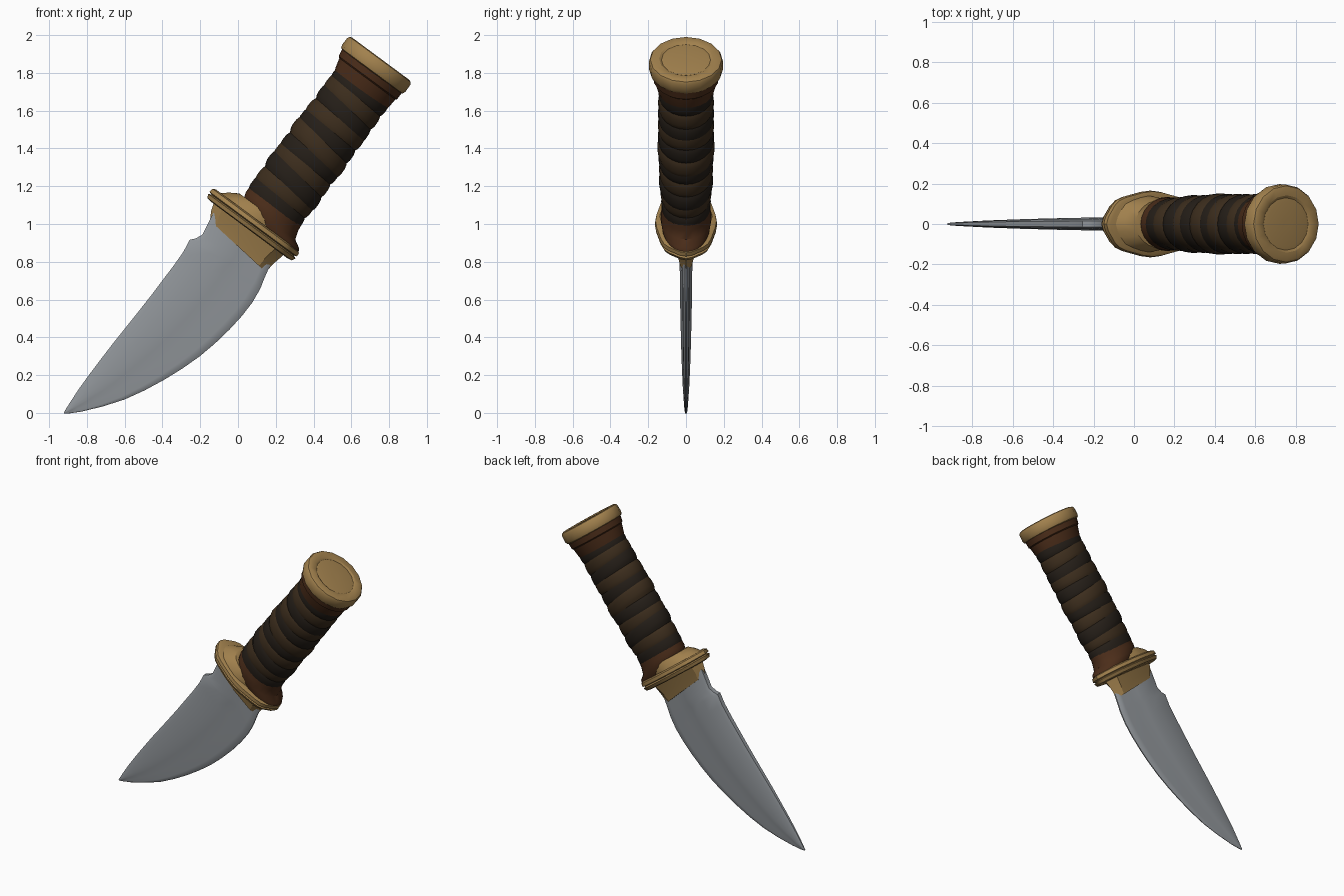
import bpy, bmesh, math
from math import cos, sin, pi, radians
from mathutils import Vector

# Knife frame: s runs along the knife towards the pommel, t towards the cutting edge, y sideways
ORIGIN = Vector((0.08, 0, 0.99))
U = Vector((0.595, 0, 0.804))
V = Vector((0.804, 0, -0.595))


def place(s, t, y):
    return ORIGIN + U * s + V * t + Vector((0, y, 0))


def material(name, rgb):
    m = bpy.data.materials.new(name)
    m.diffuse_color = (*rgb, 1)
    return m


steel = material("steel", (0.28, 0.30, 0.32))
brass = material("brass", (0.36, 0.22, 0.075))
dark = material("dark_leather", (0.018, 0.013, 0.009))
brown = material("brown_leather", (0.045, 0.026, 0.012))
red_brown = material("red_brown_leather", (0.07, 0.026, 0.01))


def ring(s, tc, a, b, n=24, power=1.0, tilt=0.0, wave=0.0):
    """Oval section: centre tc, half sizes a (along t) and b (along y)."""
    pts = []
    for i in range(n):
        ang = 2 * pi * i / n
        c, d = cos(ang), sin(ang)
        k = 1 + wave * cos(8 * ang)
        t = math.copysign(abs(c) ** power, c) * a * k
        y = math.copysign(abs(d) ** power, d) * b * k
        pts.append((s + tilt * t, tc + t, y))
    return pts


def loft(name, rings, mat, angle=35):
    bm = bmesh.new()
    loops = [[bm.verts.new(place(*p)) for p in r] for r in rings]
    for lo, hi in zip(loops, loops[1:]):
        n = len(lo)
        for i in range(n):
            j = (i + 1) % n
            bm.faces.new((lo[i], lo[j], hi[j], hi[i]))
    bm.faces.new(loops[0])
    bm.faces.new(loops[-1])
    bmesh.ops.recalc_face_normals(bm, faces=bm.faces)
    me = bpy.data.meshes.new(name)
    bm.to_mesh(me)
    bm.free()
    me.materials.append(mat)
    ob = bpy.data.objects.new(name, me)
    bpy.context.collection.objects.link(ob)
    bpy.ops.object.select_all(action='DESELECT')
    ob.select_set(True)
    bpy.context.view_layer.objects.active = ob
    bpy.ops.object.shade_smooth_by_angle(angle=radians(angle))
    return ob


# Blade: stations of (s, spine t, edge t, half thickness)
stations = [(-0.07, -0.21, 0.19, 0.034), (-0.13, -0.20, 0.20, 0.034),
            (-0.196, -0.188, 0.215, 0.034), (-0.235, -0.205, 0.226, 0.034),
            (-0.258, -0.226, 0.230, 0.034), (-0.33, -0.215, 0.238, 0.033),
            (-0.42, -0.213, 0.236, 0.032), (-0.515, -0.214, 0.226, 0.031),
            (-0.62, -0.215, 0.208, 0.030), (-0.725, -0.218, 0.183, 0.028),
            (-0.83, -0.222, 0.148, 0.026), (-0.933, -0.226, 0.107, 0.024),
            (-1.04, -0.228, 0.057, 0.021), (-1.143, -0.229, 0.0, 0.018),
            (-1.24, -0.228, -0.07, 0.014), (-1.33, -0.223, -0.145, 0.010),
            (-1.375, -0.219, -0.19, 0.007), (-1.393, -0.217, -0.212, 0.004)]
# Cross-section: (position from spine to edge, share of half thickness)
section = [(0, 0.45), (0.06, 0.75), (0.26, 0.86), (0.40, 1.0), (0.52, 0.84),
           (0.70, 0.62), (0.90, 0.55), (0.95, 0.48), (1.0, 0.12)]
blade_rings = []
for s, top, edge, h in stations:
    side = [(s, top + (edge - top) * f, h * w) for f, w in section]
    blade_rings.append(side + [(a, b, -c) for a, b, c in reversed(side)])
loft("blade", blade_rings, steel, 40)

# Bolster: faceted block that grips the blade
loft("bolster", [ring(-0.135, 0.0, 0.200, 0.040, 8, 0.8, tilt=-0.11),
                 ring(-0.085, -0.01, 0.215, 0.055, 8, 0.8, tilt=-0.07),
                 ring(-0.01, -0.01, 0.235, 0.085, 8, 0.8)], brass, 20)

# Guard: two stacked oval plates with a groove, slightly scalloped
loft("guard", [ring(s, -0.005, a, b, 32, 0.95, wave=0.02) for s, a, b in
               [(-0.030, 0.245, 0.125), (-0.025, 0.272, 0.150), (-0.005, 0.282, 0.160),
                (0.002, 0.265, 0.145), (0.008, 0.282, 0.162), (0.030, 0.280, 0.158),
                (0.038, 0.262, 0.142)]], brass, 35)
loft("guard_cap", [ring(0.03, -0.04, 0.205, 0.138, 24, wave=0.02),
                   ring(0.065, -0.02, 0.185, 0.132, 24, wave=0.02),
                   ring(0.095, 0.0, 0.16, 0.12)], brass)

# Leather collar sweeping out over the edge side of the guard
loft("lower_collar", [ring(0.034, 0.09, 0.185, 0.120), ring(0.050, 0.085, 0.180, 0.126),
                      ring(0.075, 0.05, 0.172, 0.134), ring(0.12, 0.035, 0.172, 0.132),
                      ring(0.19, 0.03, 0.168, 0.122)], red_brown, 40)


# Grip: core plus alternating leather wraps
def grip_half(s):
    f = (s - 0.12) / 0.82
    swell = sin(pi * min(max(f, 0), 1))
    return 0.170 + 0.004 * swell, 0.126 + 0.010 * swell + 0.018 * f


loft("grip_core", [ring(0.05, 0.03, 0.155, 0.11), ring(1.05, 0.03, 0.155, 0.125)], dark)
count = 11
width = (0.95 - 0.13) / count
for i in range(count):
    s0 = 0.13 + i * width
    tilt = (-0.10, -0.02, -0.16)[i % 3]
    lift = 1.03 if i in (2, 5) else 1.0
    rings = []
    for f, k in [(-0.2, 0.94), (0.05, 0.99), (0.3, 1.015), (0.75, 1.01), (1.0, 0.985), (1.2, 0.94)]:
        s = s0 + f * width
        a, b = grip_half(s)
        rings.append(ring(s, 0.03, a * k * lift, b * k * lift, tilt=tilt))
    loft("grip_wrap_%02d" % (i + 1), rings, brown if i % 2 else dark, 40)

# Upper collar flaring into the pommel
loft("upper_collar", [ring(0.90, 0.03, 0.165, 0.140), ring(0.935, 0.028, 0.176, 0.152),
                      ring(0.985, 0.023, 0.184, 0.165), ring(0.992, 0.022, 0.192, 0.174),
                      ring(1.035, 0.018, 0.196, 0.180)], red_brown, 30)

# Pommel: faceted disc with a shallow dished face
loft("pommel", [ring(s, 0.017, r * 1.06, r, 16) for s, r in
                [(1.028, 0.178), (1.034, 0.191), (1.050, 0.197), (1.096, 0.196),
                 (1.108, 0.189), (1.113, 0.178), (1.113, 0.142), (1.106, 0.130),
                 (1.109, 0.110), (1.110, 0.02)]], brass, 30)
